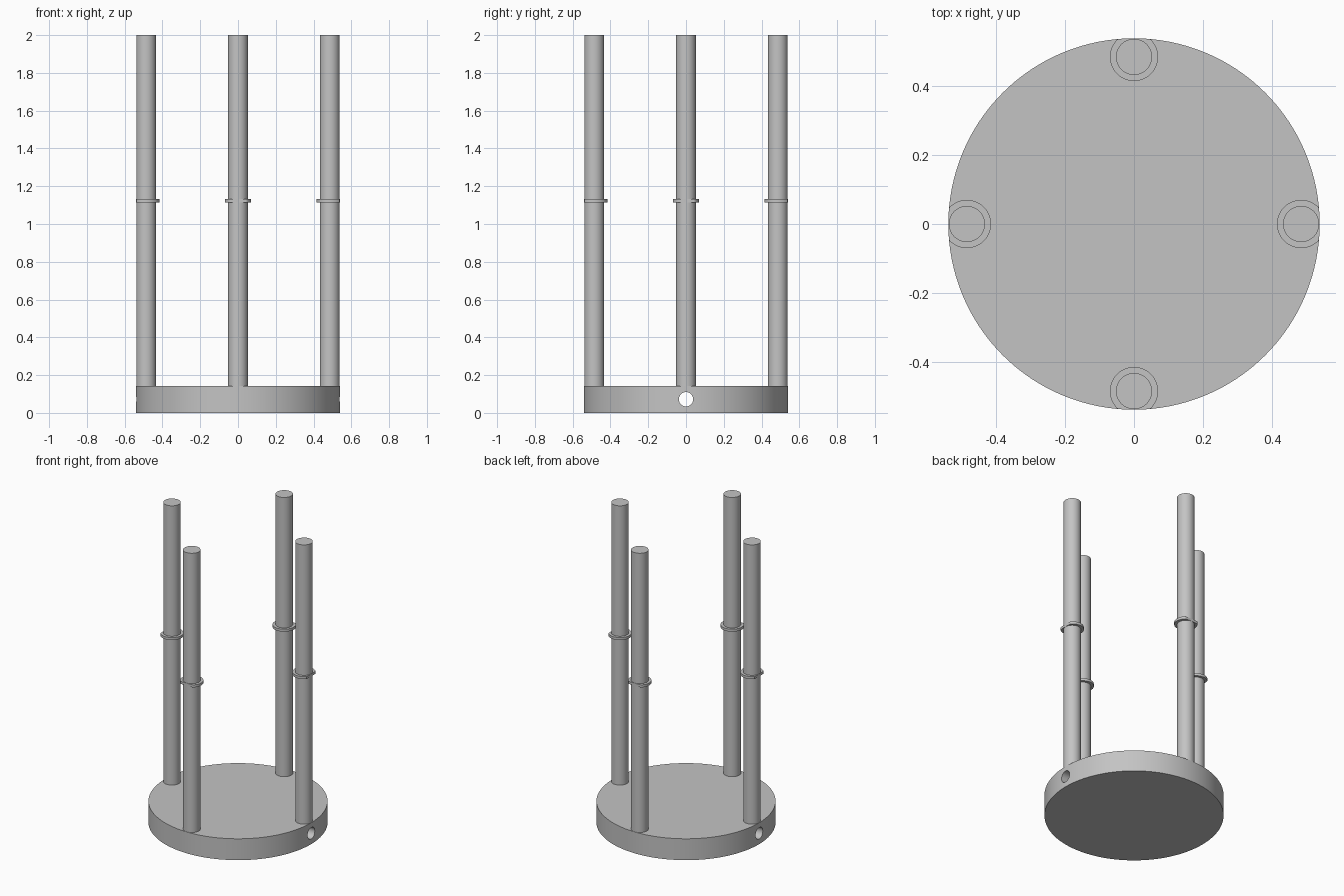
import bpy
import bmesh
from math import cos, sin, pi, radians
from mathutils import Vector

cube = bpy.data.objects.get("Cube")
if cube:
    bpy.data.objects.remove(cube, do_unlink=True)

BASE_R, BASE_H = 0.54, 0.142
ROD_R, ROD_DIST, TOP = 0.0525, 0.486, 2.0
RING_R, RING_Z, RING_H = 0.07, 1.115, 0.017
HOLE_R, HOLE_Z = 0.038, 0.072

grey = bpy.data.materials.new("plain grey")
grey.use_nodes = True
colour = (0.55, 0.55, 0.55, 1)
grey.diffuse_color = colour
grey.node_tree.nodes["Principled BSDF"].inputs["Base Color"].default_value = colour


def prism(name, outline, z0, z1):
    """Extrude a flat outline between two heights."""
    bm = bmesh.new()
    face = bm.faces.new([bm.verts.new((p.x, p.y, z0)) for p in outline])
    extruded = bmesh.ops.extrude_face_region(bm, geom=[face])["geom"]
    top = [v for v in extruded if isinstance(v, bmesh.types.BMVert)]
    bmesh.ops.translate(bm, verts=top, vec=(0, 0, z1 - z0))
    if not face.is_valid or len(bm.faces) < len(outline) + 2:
        bmesh.ops.holes_fill(bm, edges=bm.edges)
    bmesh.ops.recalc_face_normals(bm, faces=bm.faces)
    mesh = bpy.data.meshes.new(name)
    bm.to_mesh(mesh)
    bm.free()
    mesh.materials.append(grey)
    obj = bpy.data.objects.new(name, mesh)
    bpy.context.collection.objects.link(obj)
    return obj


def circle(centre, radius, count):
    return [centre + Vector((cos(2 * pi * i / count), sin(2 * pi * i / count))) * radius
            for i in range(count)]


def select(obj):
    bpy.ops.object.select_all(action="DESELECT")
    obj.select_set(True)
    bpy.context.view_layer.objects.active = obj


def smooth(obj):
    select(obj)
    bpy.ops.object.shade_smooth_by_angle(angle=radians(30))


# Round base with a hole bored right through it from side to side
base = prism("base", circle(Vector((0, 0)), BASE_R, 128), 0, BASE_H)
drill = prism("hole_cutter", circle(Vector((0, 0)), HOLE_R, 48), -1, 1)
drill.rotation_euler.y = pi / 2
drill.location.z = HOLE_Z
drill.hide_render = True
cut = base.modifiers.new("side hole", "BOOLEAN")
cut.operation = "DIFFERENCE"
cut.solver = "EXACT"
cut.object = drill
select(base)
bpy.ops.object.modifier_apply(modifier=cut.name)
bpy.data.objects.remove(drill, do_unlink=True)
smooth(base)

# Four rods, each with a thin collar trimmed flush with the base rim
for side, direction in {"left": (1, 0), "back": (0, 1),
                        "right": (-1, 0), "front": (0, -1)}.items():
    centre = Vector(direction) * ROD_DIST
    smooth(prism(side + "_rod", circle(centre, ROD_R, 64), BASE_H, TOP))
    trimmed = [p * min(1, BASE_R / p.length) for p in circle(centre, RING_R, 96)]
    smooth(prism(side + "_collar", trimmed, RING_Z, RING_Z + RING_H))
